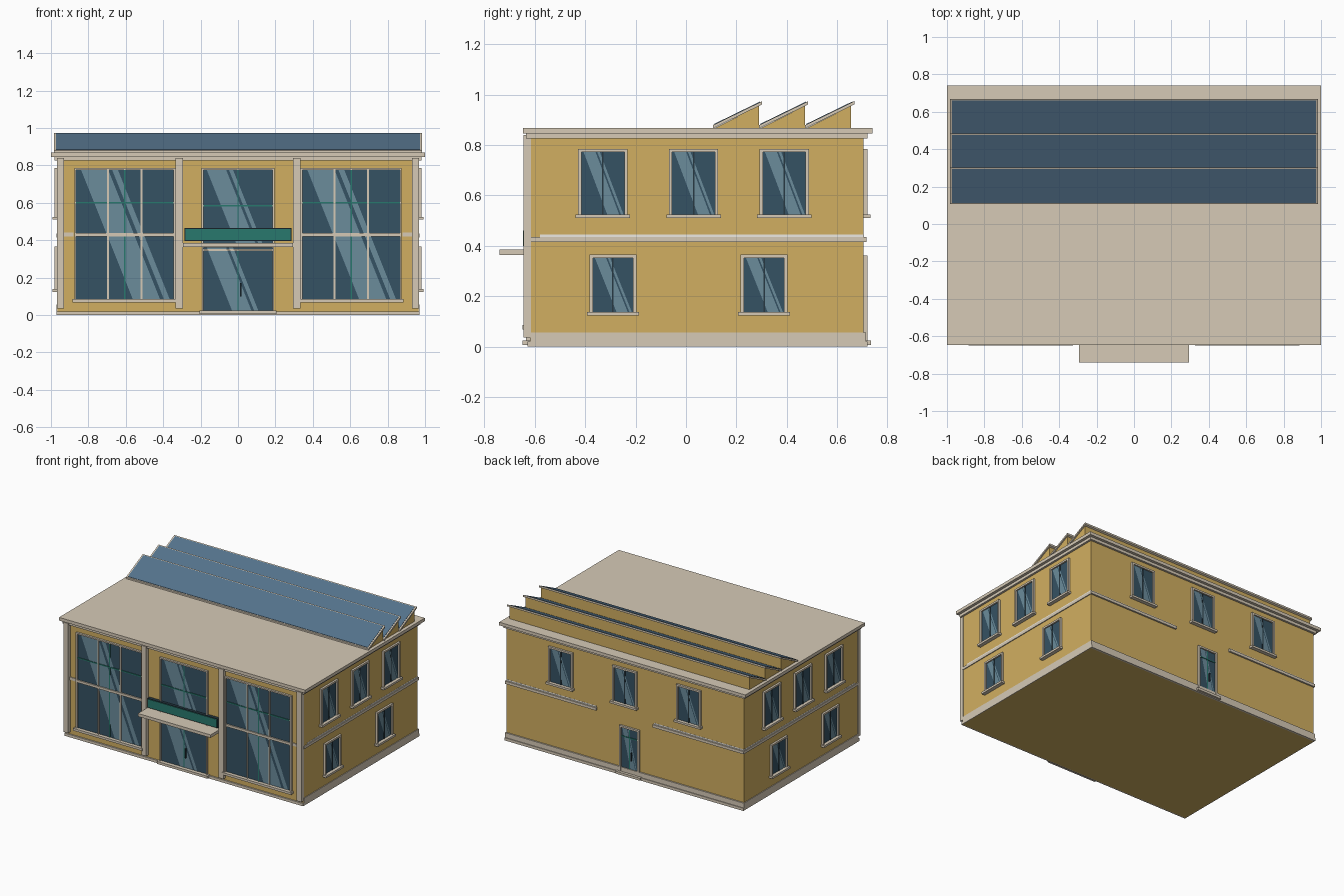
import bpy, bmesh, math
from mathutils import Matrix

if "Cube" in bpy.data.objects:
    bpy.data.objects.remove(bpy.data.objects["Cube"])


def material(name, rgb):
    m = bpy.data.materials.new(name)
    m.diffuse_color = (*rgb, 1)
    m.use_nodes = True
    m.node_tree.nodes["Principled BSDF"].inputs["Base Color"].default_value = m.diffuse_color
    return m


WALL = material("ochre_wall", (0.64, 0.43, 0.12))
STONE = material("pale_stone", (0.67, 0.59, 0.47))
LIGHT = material("light_trim", (0.85, 0.82, 0.76))
GLASS = material("dark_glass", (0.036, 0.084, 0.125))
SHINE = material("glass_reflection", (0.147, 0.263, 0.33))
TEAL = material("teal_paint", (0.022, 0.19, 0.155))
PANEL = material("roof_panel", (0.09, 0.17, 0.26))
DARK = material("dark_metal", (0.02, 0.04, 0.055))

# Each facade: rotation about z and distance of the wall plane from the centre
FACES = {"front": (0, 0.62), "right": (90, 0.965), "back": (180, 0.705), "left": (270, 0.965)}


def finish(name, bm, mat):
    bmesh.ops.recalc_face_normals(bm, faces=bm.faces)
    me = bpy.data.meshes.new(name)
    bm.to_mesh(me)
    bm.free()
    me.materials.append(mat)
    ob = bpy.data.objects.new(name, me)
    bpy.context.collection.objects.link(ob)
    return ob


def boxes(name, mat, spans, matrix=Matrix()):
    """One object made of boxes (x0, x1, y0, y1, z0, z1)."""
    bm = bmesh.new()
    for x0, x1, y0, y1, z0, z1 in spans:
        m = Matrix.Translation(((x0 + x1) / 2, (y0 + y1) / 2, (z0 + z1) / 2))
        bmesh.ops.create_cube(bm, size=1, matrix=matrix @ m @ Matrix.Diagonal((x1 - x0, y1 - y0, z1 - z0, 1)))
    return finish(name, bm, mat)


def face_matrix(face):
    angle, dist = FACES[face]
    return Matrix.Rotation(math.radians(angle), 4, 'Z') @ Matrix.Translation((0, -dist, 0))


def on_face(name, mat, face, spans):
    """Boxes (u0, u1, z0, z1, depth) standing out of a facade."""
    return boxes(f"{face}_{name}", mat,
                 [(u0, u1, -d, 0.005, z0, z1) for u0, u1, z0, z1, d in spans], face_matrix(face))


def prism(name, mat, profile, half):
    """Profile in y-z extruded along x."""
    bm = bmesh.new()
    f = bm.faces.new([bm.verts.new((-half, y, z)) for y, z in profile])
    ext = bmesh.ops.extrude_face_region(bm, geom=[f])
    bmesh.ops.translate(bm, vec=(2 * half, 0, 0),
                        verts=[v for v in ext["geom"] if isinstance(v, bmesh.types.BMVert)])
    return finish(name, bm, mat)


def glazing(name, face, u, w, z0, z1):
    """Glass sheet with two slanted reflection stripes."""
    on_face(name + "_glass", GLASS, face, [(u - w / 2, u + w / 2, z0, z1, 0.004)])
    bm = bmesh.new()
    shift = min(0.4 * (z1 - z0), 0.55 * w)
    for a, b in ((0.05, 0.33), (0.37, 0.43)):
        l, r = u - w / 2 + a * w, u - w / 2 + b * w
        pts = [(l, z1), (l + shift, z0), (r + shift, z0), (r, z1)]
        bm.faces.new([bm.verts.new((x, -0.0055, z)) for x, z in pts])
    bm.transform(face_matrix(face))
    finish(f"{face}_{name}_reflection", bm, SHINE)


def frame(name, face, u, w, z0, z1, t=0.013, d=0.015, bottom=True):
    """Surround whose inner edge is the glass rectangle."""
    l, r = u - w / 2, u + w / 2
    bars = [(l - t, l, z0, z1, d), (r, r + t, z0, z1, d), (l - t, r + t, z1, z1 + t, d)]
    if bottom:
        bars.append((l - t, r + t, z0 - t, z0, d))
    on_face(name + "_frame", STONE, face, bars)


def small_window(name, face, u, w, z0, z1):
    glazing(name, face, u, w, z0, z1)
    frame(name, face, u, w, z0, z1, bottom=False)
    on_face(name + "_mullion", DARK, face, [(u - 0.003, u + 0.003, z0, z1, 0.009)])
    s = w / 2 + 0.023
    on_face(name + "_sill", STONE, face, [(u - s, u + s, z0 - 0.015, z0, 0.028)])


# Main block, base and cornice
boxes("building_walls", WALL, [(-0.965, 0.965, -0.62, 0.705, 0, 0.845)])
boxes("base_course", STONE, [(-0.97, 0.97, -0.63, 0.72, 0, 0.02)])
boxes("plinth", STONE, [(-0.97, 0.97, -0.618, 0.715, 0.02, 0.055)])
boxes("lower_cornice", STONE, [(-0.98, 0.98, -0.635, 0.72, 0.825, 0.845)])
boxes("roof_slab", STONE, [(-1, 1, -0.648, 0.74, 0.845, 0.868)])

# Belt course, broken over the back door
for face, half in (("right", 0.62), ("left", 0.62)):
    s = 1 if face == "right" else -1
    a, b = sorted((-0.62 * s, 0.715 * s))
    on_face("belt_course", STONE, face, [(a, b, 0.415, 0.435, 0.006)])
    a, b = sorted((-0.58 * s, 0.705 * s))
    on_face("belt_highlight", LIGHT, face, [(a, b, 0.435, 0.445, 0.001)])
on_face("belt_course", STONE, "back", [(s * 0.6 - 0.37, s * 0.6 + 0.37, 0.415, 0.435, 0.012) for s in (-1, 1)])
on_face("belt_highlight", LIGHT, "back", [(s * 0.6 - 0.365, s * 0.6 + 0.365, 0.435, 0.445, 0.001) for s in (-1, 1)])
on_face("belt_course", STONE, "front", [(s * 0.91 - 0.03, s * 0.91 + 0.03, 0.42, 0.44, 0.006) for s in (-1, 1)])

# Front pilasters
on_face("pilasters", STONE, "front",
        [(u - 0.019, u + 0.019, 0.035, 0.84, 0.025) for u in (-0.948, -0.314, 0.314, 0.948)])

# Large front windows
for side, s in (("left", -1), ("right", 1)):
    u, n = s * 0.605, side + "_display_window"
    glazing(n, "front", u, 0.52, 0.085, 0.775)
    frame(n, "front", u, 0.52, 0.085, 0.775, 0.01)
    on_face(n + "_mullions", STONE, "front",
            [(u + k - 0.005, u + k + 0.005, 0.085, 0.775, 0.012) for k in (-0.09, 0.09)]
            + [(u - 0.26, u + 0.26, 0.42, 0.438, 0.013)])
    on_face(n + "_glazing_bars", TEAL, "front",
            [(u - 0.004, u + 0.004, 0.085, 0.775, 0.008), (u - 0.26, u + 0.26, 0.595, 0.603, 0.009)])
    on_face(n + "_sill", STONE, "front", [(u - 0.28, u + 0.28, 0.068, 0.085, 0.03)])

# Entrance bay: upper window, doors, canopy and blank sign board
glazing("entrance_window", "front", 0, 0.37, 0.385, 0.775)
frame("entrance_window", "front", 0, 0.37, 0.385, 0.775, 0.01, bottom=False)
on_face("entrance_window_bars", TEAL, "front",
        [(-0.004, 0.004, 0.46, 0.775, 0.008), (-0.185, 0.185, 0.58, 0.588, 0.009)])
glazing("entrance_door", "front", 0, 0.37, 0.025, 0.36)
frame("entrance_door", "front", 0, 0.37, 0.025, 0.36, 0.007, bottom=False)
on_face("entrance_door_split", TEAL, "front", [(-0.004, 0.004, 0.025, 0.345, 0.009)])
on_face("entrance_door_transom", STONE, "front", [(-0.185, 0.185, 0.342, 0.354, 0.013)])
on_face("entrance_door_handle", DARK, "front", [(0.012, 0.019, 0.1, 0.17, 0.016)])
on_face("entrance_threshold", STONE, "front", [(-0.205, 0.205, 0.006, 0.024, 0.03)])
on_face("entrance_canopy", STONE, "front", [(-0.295, 0.295, 0.364, 0.386, 0.12)])
on_face("sign_board", TEAL, "front", [(-0.28, 0.28, 0.4, 0.46, 0.028)])
on_face("sign_border", DARK, "front", [(-0.285, 0.285, 0.396, 0.464, 0.024)])

# Side and back windows
for face, s in (("right", 1), ("left", -1)):
    for i, y in enumerate((-0.33, 0.03, 0.39)):
        small_window(f"upper_window_{i + 1}", face, s * y, 0.17, 0.525, 0.772)
    for i, y in enumerate((-0.29, 0.31)):
        small_window(f"lower_window_{i + 1}", face, s * y, 0.16, 0.138, 0.352)
for i, u in enumerate((-0.52, 0, 0.52)):
    small_window(f"upper_window_{i + 1}", "back", u, 0.17, 0.525, 0.772)

# Back door
DU = 0.04
glazing("door", "back", DU, 0.135, 0.025, 0.348)
frame("door", "back", DU, 0.135, 0.025, 0.348, bottom=False)
on_face("door_bars", TEAL, "back",
        [(DU - 0.003, DU + 0.003, 0.025, 0.348, 0.008), (DU - 0.067, DU + 0.067, 0.28, 0.287, 0.009)])
on_face("door_handle", DARK, "back", [(DU + 0.012, DU + 0.018, 0.12, 0.18, 0.016)])
on_face("door_step", STONE, "back", [(DU - 0.1, DU + 0.1, 0.006, 0.024, 0.03)])

# Sawtooth roof: wedge, sloping slab and panel for each tooth
for i in range(3):
    y, z = 0.107 + 0.183 * i, 0.866
    n = f"sawtooth_{i + 1}"
    prism(n + "_wall", WALL, [(y + 0.005, z), (y + 0.183, z), (y + 0.183, z + 0.09)], 0.975)
    prism(n + "_slab", STONE, [(y, z), (y, z + 0.013), (y + 0.195, z + 0.108), (y + 0.195, z + 0.095)], 0.985)
    k = 0.095 / 0.195
    a, b = 0.006, 0.187
    prism(n + "_panel", PANEL, [(y + a, z + 0.01 + k * a), (y + a, z + 0.0155 + k * a),
                                (y + b, z + 0.0155 + k * b), (y + b, z + 0.01 + k * b)], 0.974)
